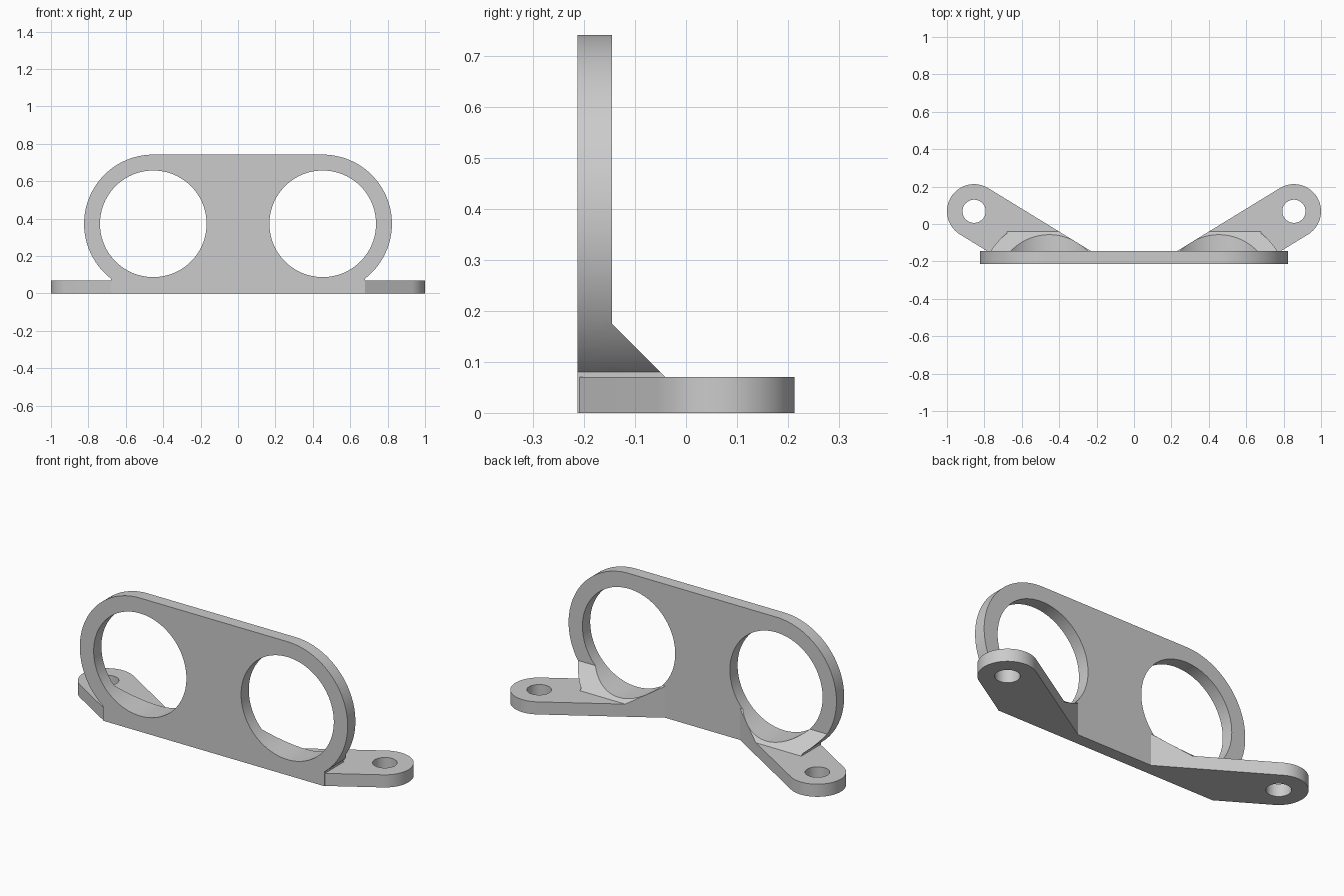
import bpy
import bmesh
from math import sin, cos, radians, pi
from mathutils import Vector

if "Cube" in bpy.data.objects:
    bpy.data.objects.remove(bpy.data.objects["Cube"], do_unlink=True)

FRONT, BACK = -0.213, -0.145          # plate faces
EYE_X, EYE_Z, EYE_R, RIM_R = 0.453, 0.372, 0.285, 0.37
BOLT_X, BOLT_Y, BOLT_R, TAB_R = 0.855, 0.068, 0.062, 0.145
FOOT_H, SPLAY = 0.07, radians(31.5)

grey = bpy.data.materials.new("light grey")
grey.use_nodes = True
grey.diffuse_color = (0.6, 0.6, 0.6, 1)
grey.node_tree.nodes["Principled BSDF"].inputs["Base Color"].default_value = (0.6, 0.6, 0.6, 1)


def arc(cx, cy, r, a0, a1, n):
    return [(cx + r * cos(a0 + (a1 - a0) * i / n),
             cy + r * sin(a0 + (a1 - a0) * i / n)) for i in range(n + 1)]


def prism(name, profile, axis, lo, hi):
    """Extrude a 2D profile along the given axis from lo to hi."""
    def place(p):
        co = list(p)
        co.insert(axis, lo)
        return co
    bm = bmesh.new()
    face = bm.faces.new([bm.verts.new(place(p)) for p in profile])
    top = bmesh.ops.extrude_face_region(bm, geom=[face])["geom"]
    shift = Vector((0, 0, 0))
    shift[axis] = hi - lo
    bmesh.ops.translate(bm, vec=shift, verts=[v for v in top if isinstance(v, bmesh.types.BMVert)])
    bmesh.ops.recalc_face_normals(bm, faces=bm.faces)
    mesh = bpy.data.meshes.new(name)
    bm.to_mesh(mesh)
    bm.free()
    mesh.materials.append(grey)
    ob = bpy.data.objects.new(name, mesh)
    bpy.context.collection.objects.link(ob)
    return ob


def combine(target, tool, operation):
    """Apply a boolean and remove the tool object."""
    mod = target.modifiers.new("combine", 'BOOLEAN')
    mod.operation, mod.solver, mod.object = operation, 'EXACT', tool
    bpy.context.view_layer.update()
    graph = bpy.context.evaluated_depsgraph_get()
    mesh = bpy.data.meshes.new_from_object(target.evaluated_get(graph))
    target.modifiers.clear()
    target.data = mesh
    bpy.data.objects.remove(tool, do_unlink=True)


# Plate outline: two round ends joined by a bar, on a square-sided base
half = [(0.68, 0)] + arc(EYE_X, EYE_Z, RIM_R, radians(-52.1), pi / 2, 56)
outline = half + [(-x, z) for x, z in reversed(half)]
bracket = prism("bracket", outline, 1, FRONT, BACK)

for side in (1, -1):
    # Splayed foot: round tab running back into the plate
    tab = arc(BOLT_X, BOLT_Y, TAB_R, SPLAY - pi / 2, SPLAY + pi / 2, 40)
    run = cos(SPLAY) / sin(SPLAY)
    ends = [(x - (y - FRONT) * run, FRONT) for x, y in (tab[-1], tab[0])]
    plan = [(side * x, y) for x, y in tab + ends]
    foot = prism("foot", plan, 2, 0, FOOT_H)

    # Sloped gusset, trimmed to the foot plan and the plate outline
    gusset = prism("gusset", [(-0.18, 0.03), (0, 0.03), (-0.18, 0.21)], 0,
                   min(side * 0.05, side), max(side * 0.05, side))
    combine(gusset, prism("plan_trim", plan, 2, -0.1, 0.5), 'INTERSECT')
    combine(gusset, prism("outline_trim", outline, 1, -0.5, 0.5), 'INTERSECT')

    combine(bracket, foot, 'UNION')
    combine(bracket, gusset, 'UNION')

for side in (1, -1):
    # Large round opening and bolt hole
    eye = arc(side * EYE_X, EYE_Z, EYE_R, 0, 2 * pi, 96)[:-1]
    combine(bracket, prism("opening", eye, 1, -0.5, 0.5), 'DIFFERENCE')
    bolt = arc(side * BOLT_X, BOLT_Y, BOLT_R, 0, 2 * pi, 48)[:-1]
    combine(bracket, prism("bolt_hole", bolt, 2, -0.1, 0.3), 'DIFFERENCE')

bpy.ops.object.select_all(action='DESELECT')
bracket.select_set(True)
bpy.context.view_layer.objects.active = bracket
bpy.ops.object.shade_smooth_by_angle(angle=radians(25))
